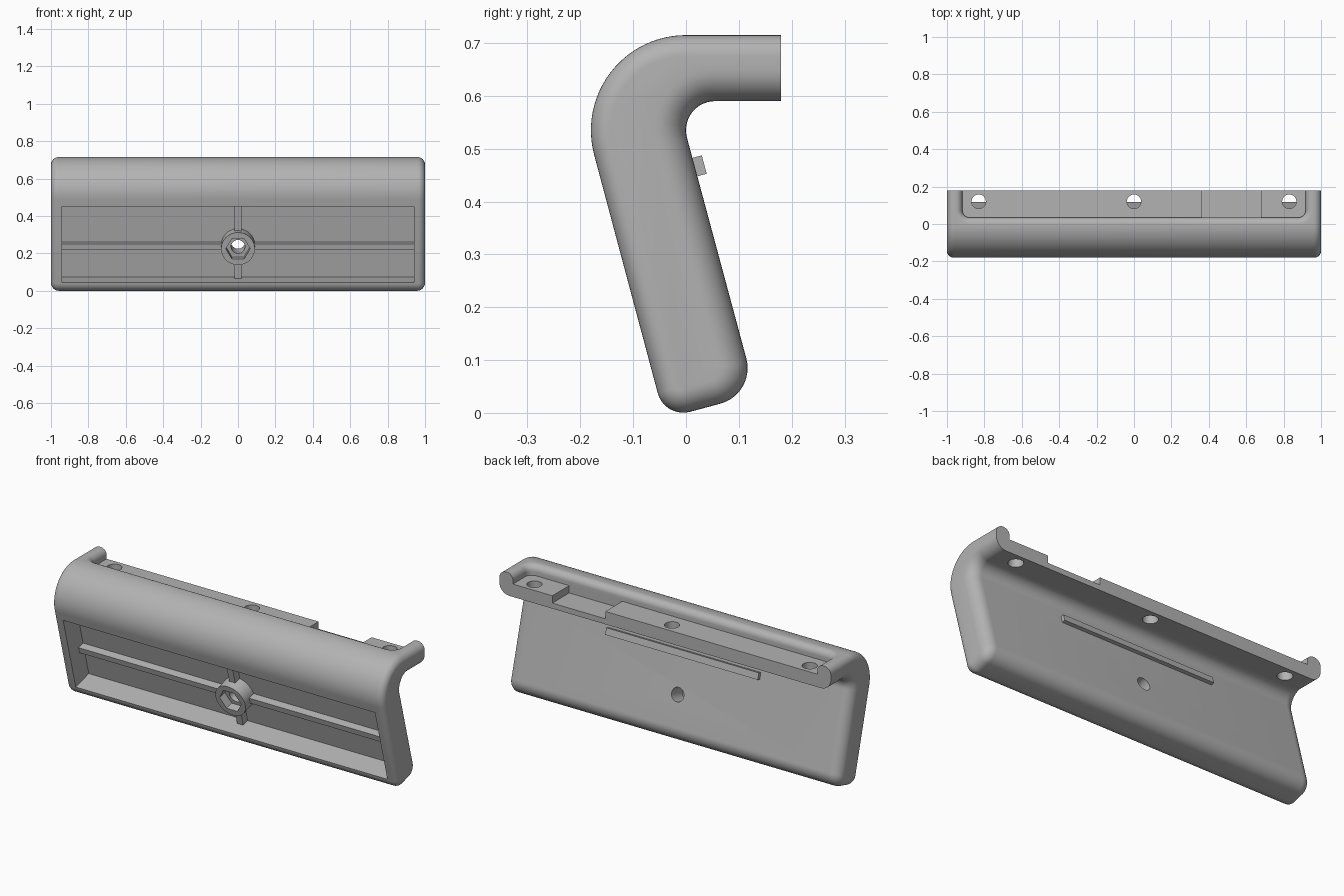
import bpy, bmesh, math
from math import sin, cos, pi
from mathutils import Matrix

cube = bpy.data.objects.get("Cube")
if cube:
    bpy.data.objects.remove(cube, do_unlink=True)

grey = bpy.data.materials.new("plain_grey")
grey.use_nodes = True
grey.diffuse_color = (0.45, 0.45, 0.45, 1)
grey.node_tree.nodes["Principled BSDF"].inputs["Base Color"].default_value = (0.45, 0.45, 0.45, 1)

TILT = math.radians(15)
LEAN = Matrix.Rotation(TILT, 4, 'X')   # frame of the leaning plate
FRONT, BACK = -0.042, 0.137            # plate faces in that frame


def finish(name, bm):
    bmesh.ops.recalc_face_normals(bm, faces=bm.faces)
    mesh = bpy.data.meshes.new(name)
    bm.to_mesh(mesh)
    bm.free()
    mesh.materials.append(grey)
    obj = bpy.data.objects.new(name, mesh)
    bpy.context.collection.objects.link(obj)
    return obj


def loft(name, rings):
    bm = bmesh.new()
    rows = [[bm.verts.new(p) for p in ring] for ring in rings]
    for a, b in zip(rows, rows[1:]):
        for i in range(len(a)):
            j = (i + 1) % len(a)
            bm.faces.new((a[i], a[j], b[j], b[i]))
    bm.faces.new(rows[0])
    bm.faces.new(rows[-1])
    return finish(name, bm)


def box(name, x, y, z, frame=Matrix()):
    bm = bmesh.new()
    bmesh.ops.create_cube(bm, size=1)
    for v in bm.verts:
        v.co = [lo + (c + 0.5) * (hi - lo) for c, (lo, hi) in zip(v.co, (x, y, z))]
    bm.transform(frame)
    return finish(name, bm)


def rod(name, radius, sides, near, far, place):
    bm = bmesh.new()
    bmesh.ops.create_cone(bm, cap_ends=True, segments=sides, radius1=radius,
                          radius2=radius, depth=far - near)
    bm.transform(place @ Matrix.Translation((0, 0, (near + far) / 2)))
    return finish(name, bm)


def cut(obj, cutters):
    bpy.context.view_layer.objects.active = obj
    for c in cutters:
        mod = obj.modifiers.new("cut", 'BOOLEAN')
        mod.operation, mod.solver, mod.object = 'DIFFERENCE', 'EXACT', c
        bpy.ops.object.modifier_apply(modifier=mod.name)
        bpy.data.objects.remove(c, do_unlink=True)


def smooth(obj):
    bpy.ops.object.select_all(action='DESELECT')
    obj.select_set(True)
    bpy.context.view_layer.objects.active = obj
    bpy.ops.object.shade_smooth_by_angle(angle=math.radians(30))


# Hooked side profile: each point keeps its normal and its end fillet radius
profile = []


def arc(cy, cz, radius, start, end, steps, fillet, inward=False):
    for i in range(steps + 1):
        t = i / steps
        a = math.radians(start + (end - start) * t)
        s = -1 if inward else 1
        f = fillet[0] + (fillet[1] - fillet[0]) * t
        profile.append((cy + radius * cos(a), cz + radius * sin(a), s * cos(a), s * sin(a), f))


def plate_point(depth, height):
    p = LEAN @ Matrix.Translation((0, depth, height))
    return p.translation.y, p.translation.z


profile.append((0.18, 0.715, 0, 1, 0.04))
arc(0, 0.535, 0.18, 90, 195, 24, (0.04, 0.035))
arc(*plate_point(FRONT + 0.05, 0.05), 0.05, 195, 285, 10, (0.035, 0.045))
arc(*plate_point(BACK - 0.07, 0.07), 0.07, 285, 375, 12, (0.045, 0.06))
arc(0.055, 0.535, 0.055, 195, 90, 14, (0.06, 0.06), inward=True)
profile.append((0.18, 0.59, 0, -1, 0.06))

# Body with rounded ends
ends = [i * pi / 16 for i in range(8, -1, -1)]
rings = []
for side, angles in ((-1, ends), (1, ends[::-1])):
    for a in angles:
        rings.append([(side * (1 - f + f * sin(a)), y - ny * f * (1 - cos(a)),
                       z - nz * f * (1 - cos(a))) for y, z, ny, nz, f in profile])
body = loft("body", rings)


# Top tray with a rounded rim, open at the back
def tray_ring(z, grow):
    r, w, y0 = 0.04 + grow, 0.918 + grow, 0.035 - grow
    half = [(w - r + r * sin(a), y0 + r - r * cos(a), z) for a in
            [i * pi / 16 for i in range(9)]] + [(w, 0.3, z)]
    return half + [(-x, y, h) for x, y, h in half[::-1]]


rim = 0.035
levels = [(0.66, 0)] + [(0.68 + rim * sin(a), rim * (1 - cos(a)))
                        for a in [i * pi / 16 for i in range(9)]] + [(0.8, rim)]
tray = loft("tray_cutter", [tray_ring(z, g) for z, g in levels])
notch = box("notch_cutter", (0.36, 0.68), (0.035, 0.3), (0.62, 0.7))
holes = [rod("hole_cutter", 0.038, 32, 0.5, 0.75, Matrix.Translation((x, 0.12, 0)))
         for x in (-0.83, 0, 0.83)]

# Front pocket and the bolt hole through its floor
FLOOR, LOW, HIGH, MID = 0.075, 0.058, 0.477, 0.234
pocket = box("pocket_cutter", (-0.94, 0.94), (-0.2, FLOOR), (LOW, HIGH), LEAN)
axis = LEAN @ Matrix.Translation((0, 0, MID)) @ Matrix.Rotation(-pi / 2, 4, 'X')
bolt = rod("bolt_cutter", 0.037, 32, -0.1, 0.25, axis)
cut(body, [tray, notch, pocket, bolt] + holes)
smooth(body)

# Boss with a hexagonal nut seat
boss = rod("nut_boss", 0.09, 48, -0.005, FLOOR + 0.002, axis)
hexagon = rod("hex_cutter", 0.065, 6, -0.1, 0.04, axis @ Matrix.Rotation(pi / 2, 4, 'Z'))
cut(boss, [hexagon, rod("bolt_cutter", 0.037, 32, -0.1, 0.25, axis)])
smooth(boss)

# Pocket ribs, stopping at the boss
depth = (0.035, FLOOR + 0.002)
for side, name in ((-1, "right"), (1, "left")):
    box("long_rib_" + name, sorted((side * 0.085, side * 0.942)), depth,
        (MID - 0.016, MID + 0.016), LEAN)
box("lower_rib", (-0.018, 0.018), depth, (LOW - 0.002, MID - 0.085), LEAN)
box("upper_rib", (-0.018, 0.018), depth, (MID + 0.085, HIGH + 0.002), LEAN)

# Locating rail on the back
box("back_rail", (-0.46, 0.46), (BACK - 0.005, 0.155), (0.427, 0.463), LEAN)
